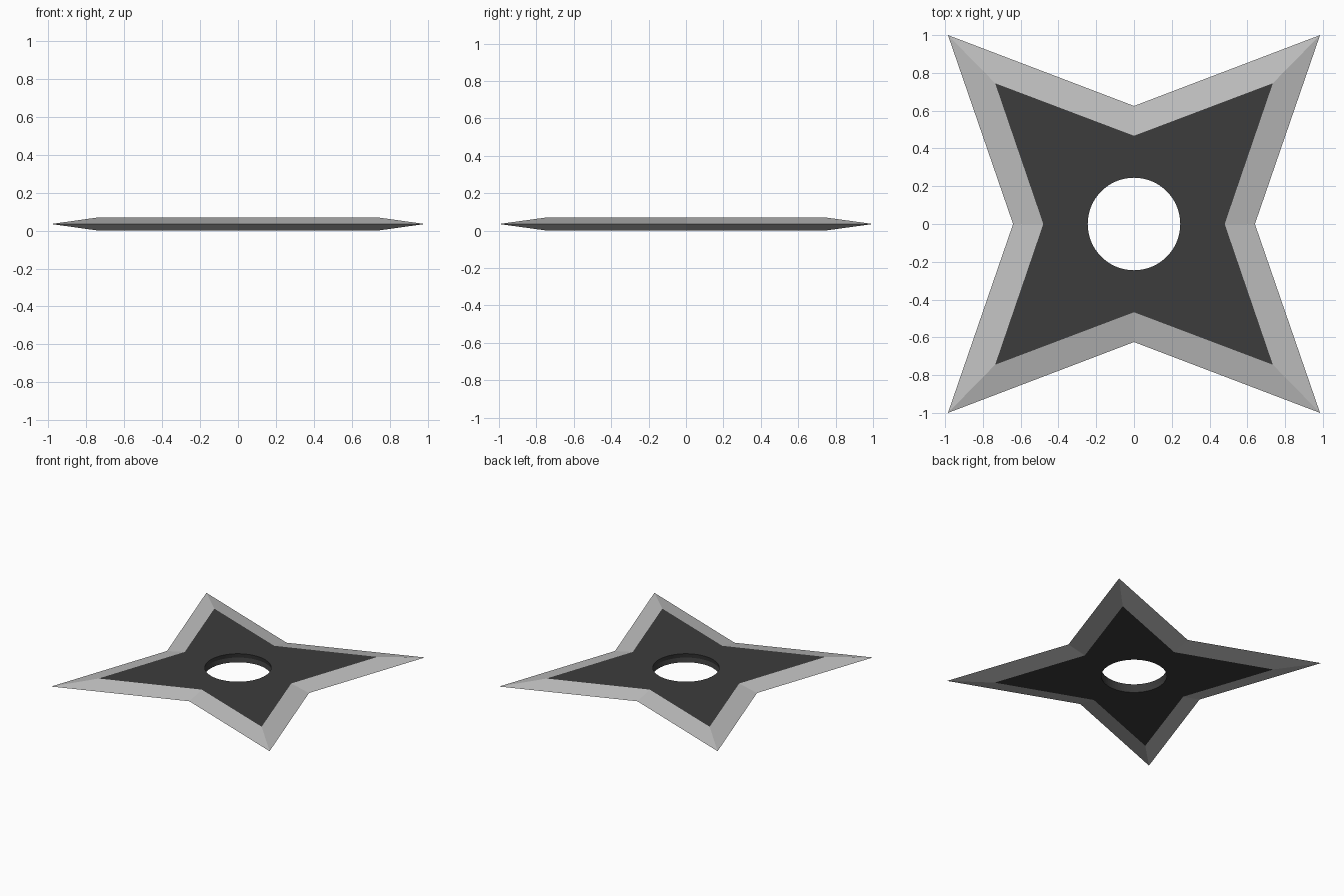
import bpy, bmesh
from math import cos, sin, pi

cube = bpy.data.objects.get("Cube")
if cube:
    bpy.data.objects.remove(cube)


def make_material(name, level):
    mat = bpy.data.materials.new(name)
    mat.use_nodes = True
    color = (level, level, level, 1)
    mat.diffuse_color = color
    mat.node_tree.nodes["Principled BSDF"].inputs["Base Color"].default_value = color
    return mat


HEIGHT, SIDES = 0.07, 64
DARK, STEEL = 0, 1


def star(tip_x, tip_y, notch_x, notch_y):
    """Four-pointed outline, counter-clockwise from the right notch."""
    return [(notch_x, 0), (tip_x, tip_y), (0, notch_y), (-tip_x, tip_y),
            (-notch_x, 0), (-tip_x, -tip_y), (0, -notch_y), (tip_x, -tip_y)]


def circle(radius):
    return [(radius * cos(2 * pi * i / SIDES), radius * sin(2 * pi * i / SIDES))
            for i in range(SIDES)]


bm = bmesh.new()


def ring(points, z):
    return [bm.verts.new((x, y, z)) for x, y in points]


def bridge(a, b, material):
    for i in range(len(a)):
        j = (i + 1) % len(a)
        bm.faces.new((a[i], a[j], b[j], b[i])).material_index = material


def fill_plate(outer, hole):
    """Flat star face around the hole: one fan of faces per outline edge."""
    step = SIDES // len(outer)
    for i in range(len(outer)):
        arc = [hole[(i * step + k) % SIDES] for k in range(step, -1, -1)]
        face = bm.faces.new([outer[i], outer[(i + 1) % len(outer)]] + arc)
        face.material_index = DARK


# Sharp outer edge and the slightly hollowed middle of the hole
edge = ring(star(0.985, 1.0, 0.64, 0.625), HEIGHT / 2)
hole_middle = ring(circle(0.253), HEIGHT / 2)

# Upper and lower halves: plate, ground bevel and hole wall
for z in (0, HEIGHT):
    plate = ring(star(0.735, 0.745, 0.48, 0.467), z)
    hole = ring(circle(0.245), z)
    fill_plate(plate, hole)
    bridge(edge, plate, STEEL)
    bridge(hole, hole_middle, DARK)

bmesh.ops.recalc_face_normals(bm, faces=bm.faces)
mesh = bpy.data.meshes.new("throwing_star")
bm.to_mesh(mesh)
bm.free()
mesh.materials.append(make_material("dark metal", 0.045))
mesh.materials.append(make_material("sharpened steel", 0.52))
blade = bpy.data.objects.new("throwing_star", mesh)
bpy.context.collection.objects.link(blade)
